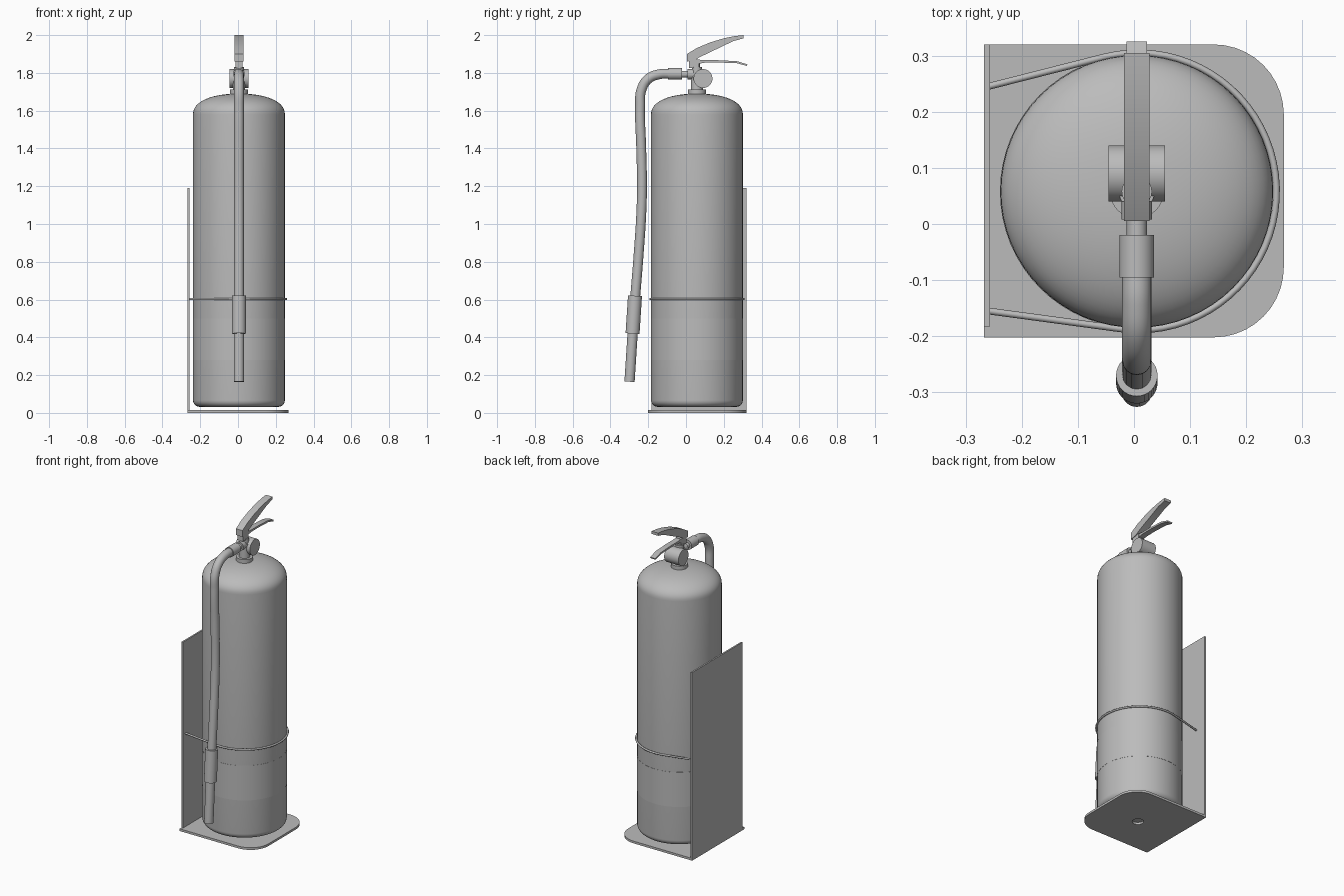
import bpy
from math import sin, cos, pi, radians
from mathutils import Vector

if "Cube" in bpy.data.objects:
    bpy.data.objects.remove(bpy.data.objects["Cube"], do_unlink=True)

GREY = (0.5, 0.5, 0.5, 1)
mat = bpy.data.materials.new("plain grey")
mat.use_nodes = True
mat.diffuse_color = GREY
mat.node_tree.nodes["Principled BSDF"].inputs["Base Color"].default_value = GREY

CX, CY, R = 0.005, 0.058, 0.243   # tank axis and radius


def finish(obj, name, angle=35):
    """Name the part, give it the material and smooth it, keeping sharp edges."""
    bpy.ops.object.select_all(action='DESELECT')
    bpy.context.view_layer.objects.active = obj
    obj.select_set(True)
    if obj.type == 'CURVE':
        bpy.ops.object.convert(target='MESH')
        obj = bpy.context.object
    obj.name = name
    obj.data.materials.clear()
    obj.data.materials.append(mat)
    bpy.ops.object.shade_smooth_by_angle(angle=radians(angle))
    return obj


def add(name, data):
    obj = bpy.data.objects.new(name, data)
    bpy.context.collection.objects.link(obj)
    return obj


def lathe(name, profile, segs=64):
    """Revolve (radius, z) points around the tank axis."""
    verts, faces = [], []
    for r, z in profile:
        for i in range(segs):
            a = 2 * pi * i / segs
            verts.append((CX + r * cos(a), CY + r * sin(a), z))
    for k in range(len(profile) - 1):
        for i in range(segs):
            j = (i + 1) % segs
            faces.append((k * segs + i, k * segs + j,
                          (k + 1) * segs + j, (k + 1) * segs + i))
    faces.append(tuple(reversed(range(segs))))
    faces.append(tuple(range(len(verts) - segs, len(verts))))
    mesh = bpy.data.meshes.new(name)
    mesh.from_pydata(verts, [], faces)
    return finish(add(name, mesh), name)


def rod(name, start, end, r, segs=32):
    """Cylinder between two points."""
    a, b = Vector(start), Vector(end)
    bpy.ops.mesh.primitive_cylinder_add(vertices=segs, radius=r, depth=(b - a).length,
                                        location=(a + b) / 2)
    obj = bpy.context.object
    obj.rotation_euler = (b - a).to_track_quat('Z', 'Y').to_euler()
    return finish(obj, name)


def box(name, lo, hi):
    a, b = Vector(lo), Vector(hi)
    bpy.ops.mesh.primitive_cube_add(size=1, location=(a + b) / 2)
    obj = bpy.context.object
    obj.scale = b - a
    return finish(obj, name)


def plate(name, outlines, thickness, loc, side=False):
    """Filled outline with thickness; later outlines are holes. side: outline is (y, z)."""
    cu = bpy.data.curves.new(name, 'CURVE')
    cu.dimensions = '2D'
    cu.fill_mode = 'BOTH'
    cu.extrude = thickness / 2
    for pts in outlines:
        sp = cu.splines.new('POLY')
        sp.points.add(len(pts) - 1)
        for p, (x, y) in zip(sp.points, pts):
            p.co = (x, y, 0, 1)
        sp.use_cyclic_u = True
    obj = add(name, cu)
    obj.location = loc
    if side:
        obj.rotation_euler = (pi / 2, 0, pi / 2)
    return finish(obj, name)


def pipe(name, pts, r, smooth):
    """Round pipe along a path."""
    cu = bpy.data.curves.new(name, 'CURVE')
    cu.dimensions = '3D'
    cu.bevel_depth = r
    cu.bevel_resolution = 6 if smooth else 2
    cu.use_fill_caps = True
    if smooth:
        sp = cu.splines.new('BEZIER')
        sp.resolution_u = 10
        sp.bezier_points.add(len(pts) - 1)
        for p, co in zip(sp.bezier_points, pts):
            p.co = co
            p.handle_left_type = p.handle_right_type = 'AUTO'
    else:
        sp = cu.splines.new('POLY')
        sp.points.add(len(pts) - 1)
        for p, co in zip(sp.points, pts):
            p.co = (*co, 1)
    return finish(add(name, cu), name, 50)


def arc(cx, cy, r, a0, a1, n):
    return [(cx + r * cos(radians(a0 + (a1 - a0) * i / n)),
             cy + r * sin(radians(a0 + (a1 - a0) * i / n))) for i in range(n + 1)]


# Tank with rounded foot and domed shoulder
foot = arc(R - 0.035, 0.067, 0.035, -90, 0, 6)
dome = [(R * cos(t) ** 0.9, 1.58 + 0.11 * sin(t) ** 0.9)
        for t in (pi / 2 * i / 16 for i in range(16))]
lathe("tank", foot + dome + [(0.01, 1.69)])

# Thin label sleeve around the lower tank
lathe("label_sleeve", [(R + 0.001, 0.28), (R + 0.001, 0.50)])

# Neck collar and valve stem
lathe("neck_collar", [(0.048, 1.68), (0.048, 1.712), (0.032, 1.712), (0.032, 1.80)], 32)
rod("valve_body", (-0.045, 0.09, 1.77), (0.055, 0.09, 1.77), 0.05, 48)
lathe("valve_stem", [(0.027, 1.79), (0.027, 1.832), (0.016, 1.832), (0.016, 1.87)], 24)
box("lever_mount", (-0.014, 0.016, 1.825), (0.024, 0.07, 1.872))

# Squeeze lever and carrying handle
plate("squeeze_lever", [[(0.005, 1.86), (0.005, 1.90), (0.06, 1.933), (0.13, 1.962),
                         (0.2, 1.983), (0.26, 1.995), (0.305, 2.0), (0.305, 1.983),
                         (0.25, 1.968), (0.16, 1.925), (0.07, 1.882), (0.05, 1.868)]],
      0.046, (CX, 0, 0), True)
plate("carry_handle", [[(0.05, 1.846), (0.05, 1.872), (0.10, 1.867), (0.17, 1.867),
                        (0.27, 1.862), (0.325, 1.845), (0.322, 1.837), (0.27, 1.851),
                        (0.17, 1.855), (0.10, 1.854)]],
      0.036, (CX, 0, 0), True)

# Hose, couplings and nozzle
rod("hose_connector", (CX, 0.06, 1.793), (CX, -0.03, 1.793), 0.018)
rod("hose_fitting", (CX, 0.04, 1.793), (CX, 0.008, 1.793), 0.027)
rod("hose_coupling", (CX, -0.02, 1.795), (CX, -0.095, 1.795), 0.031)
hose = [(-0.08, 1.795), (-0.14, 1.793), (-0.20, 1.768), (-0.236, 1.71), (-0.243, 1.62),
        (-0.237, 1.40), (-0.233, 1.20), (-0.237, 1.05), (-0.25, 0.85), (-0.27, 0.60)]
pipe("hose", [(CX, y, z) for y, z in hose], 0.026, True)
rod("nozzle_grip", (CX, -0.27, 0.62), (CX, -0.283, 0.42), 0.037)
rod("nozzle_tip", (CX, -0.282, 0.43), (CX, -0.299, 0.165), 0.027)

# Wall bracket: back panel and base plate with a drain hole
box("bracket_panel", (-0.267, -0.183, 0), (-0.257, 0.32, 1.19))
corner = 0.125
outline = [(-0.267, 0.32), (-0.267, -0.202)]
outline += arc(0.267 - corner, -0.202 + corner, corner, -90, 0, 10)
outline += arc(0.267 - corner, 0.32 - corner, corner, 0, 90, 10)
hole = arc(0, 0.035, 0.033, 0, 337.5, 15)
plate("bracket_base", [outline, hole], 0.014, (0, 0, 0.007))

# Retaining strap around the tank, fixed to the panel
loop = [(-0.26, -0.155)] + arc(0.007, CY, 0.247, -100, 104, 40) + [(-0.26, 0.245)]
pipe("retaining_strap", [(x, y, 0.603) for x, y in loop], 0.006, False)
